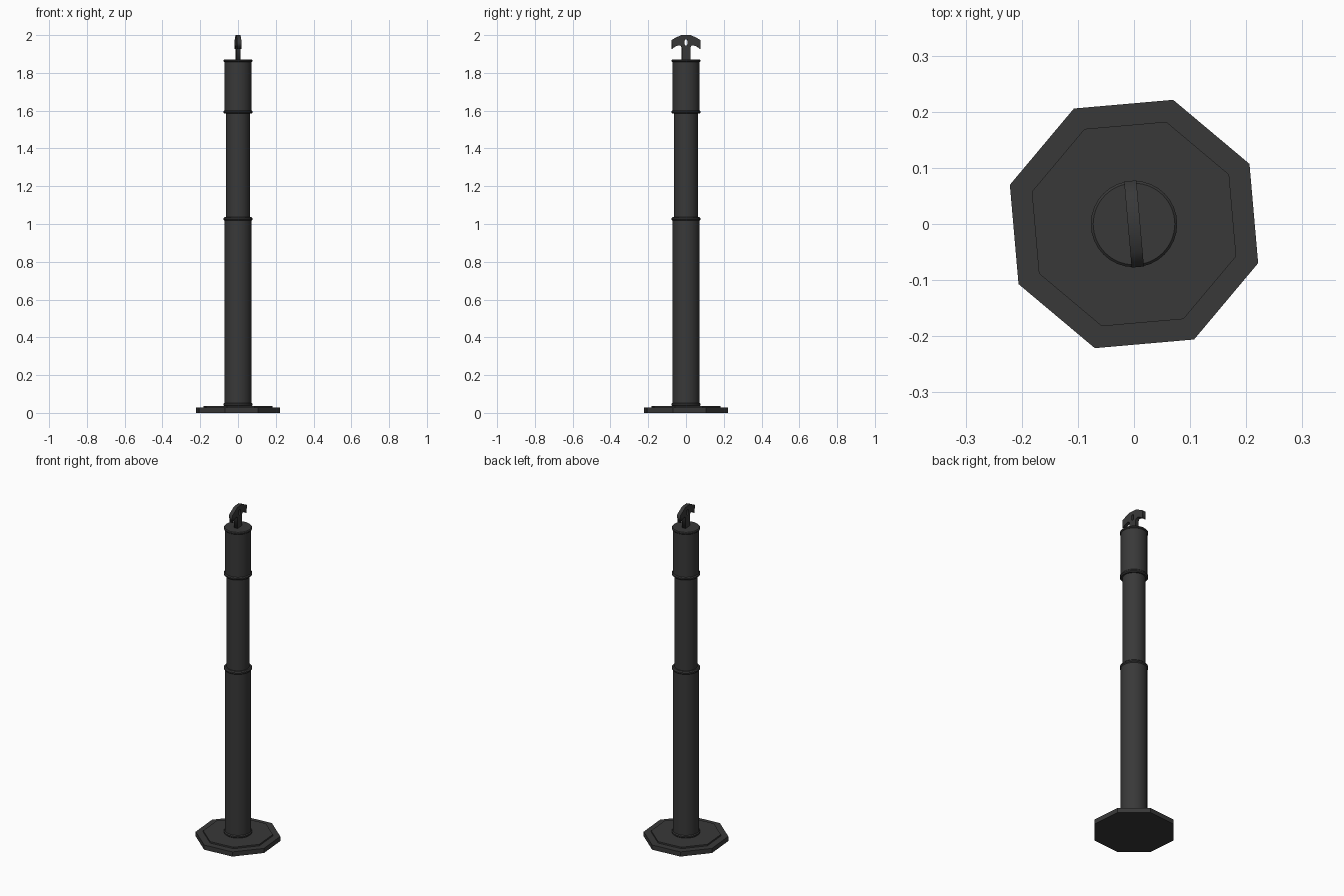
import bpy, bmesh
from math import pi, sin, cos, radians
from mathutils import Matrix

if "Cube" in bpy.data.objects:
    bpy.data.objects.remove(bpy.data.objects["Cube"])

black = bpy.data.materials.new("matte_black")
black.use_nodes = True
colour = (0.04, 0.04, 0.04, 1)
black.diffuse_color = colour
black.node_tree.nodes["Principled BSDF"].inputs["Base Color"].default_value = colour

TURN = radians(5)  # the whole post is turned slightly about its axis


def lathe(name, profile, sides, start=0.0, smooth=True):
    """Spin a closed (radius, height) profile into a capped solid."""
    bm = bmesh.new()
    rings = [[bm.verts.new((r * cos(start + 2 * pi * i / sides),
                            r * sin(start + 2 * pi * i / sides), z))
              for i in range(sides)] for r, z in profile]
    for low, high in zip(rings, rings[1:]):
        for i in range(sides):
            j = (i + 1) % sides
            bm.faces.new((low[i], low[j], high[j], high[i]))
    bm.faces.new(rings[0][::-1])
    bm.faces.new(rings[-1])
    mesh = bpy.data.meshes.new(name)
    bm.to_mesh(mesh)
    bm.free()
    obj = bpy.data.objects.new(name, mesh)
    bpy.context.collection.objects.link(obj)
    mesh.materials.append(black)
    if smooth:
        bpy.ops.object.select_all(action='DESELECT')
        obj.select_set(True)
        bpy.context.view_layer.objects.active = obj
        bpy.ops.object.shade_smooth_by_angle(angle=radians(35))
    return obj


# Octagonal foot with a raised step
corner = TURN + pi / 8
lathe("base_plate", [(0.232, 0), (0.232, 0.028), (0.191, 0.028), (0.191, 0.037)],
      8, corner, smooth=False)

# Tubes
lathe("lower_tube", [(0.072, 0.037), (0.072, 1.02)], 32)
lathe("middle_tube", [(0.063, 1.02), (0.063, 1.6)], 32)
lathe("upper_sleeve", [(0.072, 1.59), (0.072, 1.868)], 32)


# Rounded collars at the joints
def collar(name, z, height, r=0.077):
    c = height * 0.3
    lathe(name, [(r - c, z), (r, z + c), (r, z + height - c), (r - c, z + height)], 32)


collar("foot_collar", 0.036, 0.018)
collar("lower_collar", 1.018, 0.018)
collar("upper_collar", 1.584, 0.018)
collar("top_collar", 1.858, 0.014)

# Twin-hooked cap: half outline (across, up), mirrored, with an oval hole
half = [(0.022, 1.865), (0.022, 1.932), (0.029, 1.945), (0.042, 1.946),
        (0.06, 1.938), (0.075, 1.926), (0.077, 1.974), (0.05, 1.988), (0.025, 2.0)]
outline = half + [(-y, z) for y, z in reversed(half)]
hole = [(0.008 * cos(a), 1.961 + 0.009 * (1 if sin(a) > 0 else -1) + 0.008 * sin(a))
        for a in (2 * pi * (i + 0.5) / 12 for i in range(12))]

curve = bpy.data.curves.new("hook_outline", 'CURVE')
curve.dimensions = '2D'
curve.fill_mode = 'BOTH'
curve.extrude = 0.011
for points in (outline, hole):
    spline = curve.splines.new('POLY')
    spline.points.add(len(points) - 1)
    for p, (y, z) in zip(spline.points, points):
        p.co = (y, z, 0, 1)
    spline.use_cyclic_u = True
hook = bpy.data.objects.new("double_hook", curve)
bpy.context.collection.objects.link(hook)
curve.materials.append(black)
hook.matrix_world = (Matrix.Rotation(TURN, 4, 'Z') @ Matrix.Rotation(pi / 2, 4, 'Z')
                     @ Matrix.Rotation(pi / 2, 4, 'X'))
bpy.ops.object.select_all(action='DESELECT')
hook.select_set(True)
bpy.context.view_layer.objects.active = hook
bpy.ops.object.convert(target='MESH')
